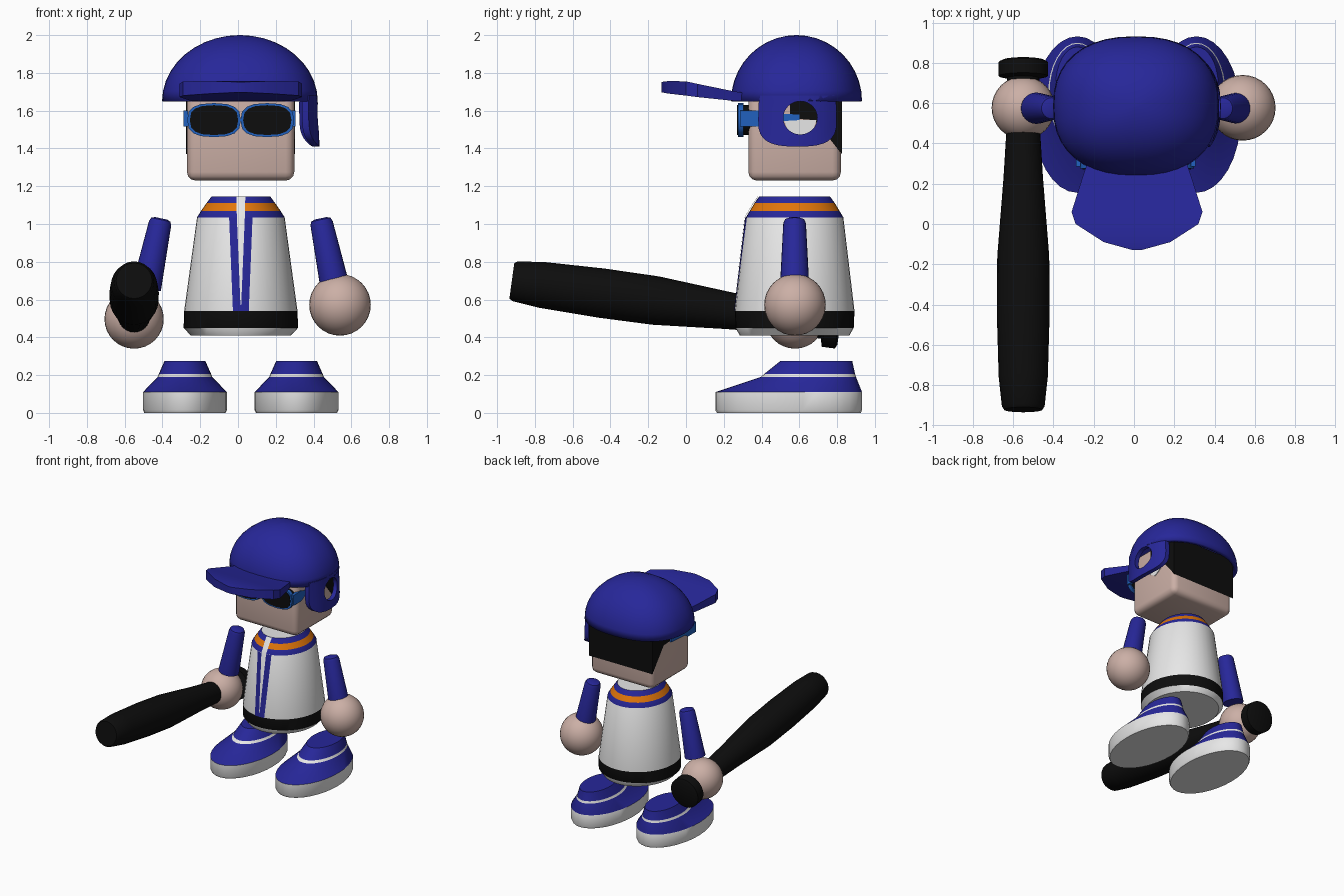
import bpy, bmesh, math
from mathutils import Vector

if "Cube" in bpy.data.objects:
    bpy.data.objects.remove(bpy.data.objects["Cube"])


def material(name, *rgb):
    m = bpy.data.materials.new(name)
    m.diffuse_color = (*rgb, 1)
    m.use_nodes = True
    m.node_tree.nodes["Principled BSDF"].inputs["Base Color"].default_value = m.diffuse_color
    return m


BLUE = material("royal_blue", 0.02, 0.02, 0.32)
WHITE = material("white", 0.8, 0.8, 0.8)
BLACK = material("black", 0.004, 0.004, 0.004)
SKIN = material("skin", 0.6, 0.43, 0.38)
ORANGE = material("orange", 0.75, 0.18, 0.003)
SKY = material("goggle_blue", 0.015, 0.12, 0.52)
CX, CY = 0.015, 0.58


def finish(ob, angle=35):
    bpy.ops.object.select_all(action='DESELECT')
    ob.select_set(True)
    bpy.context.view_layer.objects.active = ob
    bpy.ops.object.shade_smooth_by_angle(angle=math.radians(angle))
    return ob


def add_object(name, bm, mats, angle=35):
    bmesh.ops.recalc_face_normals(bm, faces=bm.faces)
    me = bpy.data.meshes.new(name)
    bm.to_mesh(me)
    bm.free()
    for m in mats:
        me.materials.append(m)
    ob = bpy.data.objects.new(name, me)
    bpy.context.collection.objects.link(ob)
    return finish(ob, angle)


def loft(name, rings, mats, bands=None, caps=(True, True), angle=35, cap_mats=(0, 0)):
    """Skin closed rings in order; bands gives the material of each step."""
    bm = bmesh.new()
    rows = [[bm.verts.new(p) for p in r] for r in rings]
    for k, (a, b) in enumerate(zip(rows, rows[1:])):
        for i in range(len(a)):
            j = (i + 1) % len(a)
            bm.faces.new((a[i], a[j], b[j], b[i])).material_index = bands[k] if bands else 0
    for row, use, mi in zip((rows[0], rows[-1]), caps, cap_mats):
        if use:
            bm.faces.new(row).material_index = mi
    return add_object(name, bm, mats, angle)


def spow(v, e):
    return math.copysign(abs(v) ** e, v)


def oval(cx, cy, rx, ry, n=32, power=2.0):
    e = 2 / power
    return [(cx + rx * spow(math.cos(t), e), cy + ry * spow(math.sin(t), e))
            for t in (2 * math.pi * i / n for i in range(n))]


def flat_ring(z, cx, cy, rx, ry, n=32, power=2.0):
    return [(x, y, z) for x, y in oval(cx, cy, rx, ry, n, power)]


def tube(name, stations, mat, n=24):
    """Round tube through (centre, radius) stations along a straight axis."""
    axis = Vector(stations[-1][0]) - Vector(stations[0][0])
    q = axis.to_track_quat('Z', 'Y')
    rings = [[Vector(c) + q @ Vector((x, y, 0)) for x, y in oval(0, 0, r, r, n)]
             for c, r in stations]
    return loft(name, rings, [mat])


def box(name, x, y, z, mat, bevel=0):
    bm = bmesh.new()
    bmesh.ops.create_cube(bm, size=1)
    for v in bm.verts:
        v.co = [lo + (hi - lo) * (c + 0.5) for c, (lo, hi) in zip(v.co, (x, y, z))]
    if bevel:
        bmesh.ops.bevel(bm, geom=bm.edges[:], offset=bevel, segments=3, profile=0.5,
                        affect='EDGES')
    return add_object(name, bm, [mat], 40)


def side_prism(name, x0, x1, outline, mat):
    return loft(name, [[(x, y, z) for y, z in outline] for x in (x0, x1)], [mat])


# Torso: height, x radius, y radius
TORSO = [(0.41, 0.265, 0.29), (0.45, 0.303, 0.313), (0.54, 0.30, 0.317),
         (1.035, 0.232, 0.258), (1.07, 0.21, 0.237), (1.11, 0.182, 0.213),
         (1.145, 0.156, 0.188)]
loft("jersey", [flat_ring(z, CX, CY - 0.005, rx, ry, 40) for z, rx, ry in TORSO],
     [WHITE, BLACK, BLUE, ORANGE], [0, 1, 0, 2, 3, 2])


def front_strip(name, levels, lift, mat):
    """Thin plate lying on the jersey front; levels are (height, half width)."""
    bm = bmesh.new()
    rows = []
    for z, w in levels:
        a, b = next((a, b) for a, b in zip(TORSO, TORSO[1:]) if a[0] <= z <= b[0])
        t = (z - a[0]) / (b[0] - a[0])
        rx, ry = (a[i] + (b[i] - a[i]) * t for i in (1, 2))
        rows.append([bm.verts.new((CX + w * u / 2,
                                   CY - 0.005 - lift - ry * math.sqrt(1 - (w * u / 2 / rx) ** 2), z))
                     for u in range(-2, 3)])
    for a, b in zip(rows, rows[1:]):
        for i in range(4):
            bm.faces.new((a[i], a[i + 1], b[i + 1], b[i]))
    return add_object(name, bm, [mat])


front_strip("placket_trim", [(0.54, 0.042), (1.035, 0.062)], 0.004, BLUE)
front_strip("placket_gap", [(0.57, 0.002), (1.035, 0.021), (1.07, 0.022),
                            (1.11, 0.023), (1.145, 0.024)], 0.007, WHITE)

# Shoes: height, x radius, toe y, heel y
SHOE = [(0, 0.215, 0.165, 0.925), (0.015, 0.222, 0.155, 0.932), (0.11, 0.222, 0.155, 0.932),
        (0.19, 0.145, 0.395, 0.90), (0.207, 0.138, 0.415, 0.895), (0.275, 0.108, 0.50, 0.88)]
for side, sx in (("left", 0.31), ("right", -0.281)):
    loft(side + "_shoe", [flat_ring(z, sx, (a + b) / 2, rx, (b - a) / 2, 32)
                          for z, rx, a, b in SHOE],
         [WHITE, BLUE], [0, 0, 1, 0, 1], cap_mats=(0, 1))

# Arms and ball hands
for side, s, hx, hz, r in (("left", 1, 0.54, 0.572, 0.163), ("right", -1, -0.55, 0.497, 0.157)):
    top, low = Vector((CX + s * 0.422, 0.575, 1.03)), Vector((CX + s * 0.50, 0.575, 0.66))
    tube(side + "_arm", [(low, 0.078), (low.lerp(top, 0.93), 0.06),
                         (low.lerp(top, 0.98), 0.052), (top, 0.032)], BLUE)
    bpy.ops.mesh.primitive_uv_sphere_add(segments=32, ring_count=16, radius=r,
                                         location=(hx, 0.577, hz))
    hand = bpy.context.object
    hand.name = side + "_hand"
    hand.data.materials.append(SKIN)
    finish(hand)

# Bat: station along y, radius
BAT = [(0.815, 0.10), (0.805, 0.122), (0.735, 0.122), (0.725, 0.08), (0.46, 0.084),
       (0.23, 0.098), (-0.16, 0.129), (-0.45, 0.131), (-0.76, 0.122), (-0.905, 0.106),
       (-0.922, 0.095)]
tube("bat", [((-0.55, y, 0.465 + (0.78 - y) * 0.1378), r) for y, r in BAT], BLACK)

# Head and hair
box("head", (-0.27, 0.298), (0.33, 0.82), (1.23, 1.72), SKIN, 0.045)
side_prism("hair", -0.274, 0.302,
           [(0.55, 1.70), (0.55, 1.56), (0.68, 1.55), (0.826, 1.37), (0.826, 1.70)], BLACK)
side_prism("ear_patch", 0.297, 0.303,
           [(0.52, 1.55), (0.54, 1.49), (0.605, 1.45), (0.67, 1.49), (0.69, 1.55)], WHITE)

# Goggles
for side, gx, arm_x in (("left", 0.155, 0.293), ("right", -0.127, -0.277)):
    for part, rx, rz, y0, y1, mat in (("_frame", 0.142, 0.09, 0.275, 0.305, SKY),
                                      ("_lens", 0.128, 0.079, 0.271, 0.278, BLACK),
                                      ("_pad", 0.132, 0.08, 0.30, 0.34, BLACK)):
        loft("goggle" + part + "_" + side,
             [[(x, y, z) for x, z in oval(gx, 1.55, rx, rz, 16, 2.7)] for y in (y0, y1)], [mat])
    side_prism("goggle_arm_" + side, arm_x - 0.012, arm_x + 0.012,
               [(0.285, 1.60), (0.285, 1.515), (0.385, 1.515), (0.43, 1.54),
                (0.60, 1.55), (0.60, 1.58), (0.43, 1.585), (0.385, 1.60)], SKY)

# Helmet dome, a thin open shell
HX, HY, POWER = 0.412, 0.347, 2.35
dome = loft("helmet_dome",
            [flat_ring(1.65 + 0.35 * math.sin(t), CX - 0.005, CY + 0.005, HX * math.cos(t),
                       HY * math.cos(t), 40, POWER)
             for t in (math.radians(min(a, 89)) for a in range(0, 91, 9))],
            [BLUE], caps=(False, True))
shell = dome.modifiers.new("shell", 'SOLIDIFY')
shell.thickness, shell.offset = 0.03, -1

# Helmet brim: y, half width, underside, topside
BRIM = [(0.34, 0.235, 1.65, 1.69), (0.25, 0.265, 1.652, 1.703), (0.06, 0.325, 1.672, 1.742),
        (0.0, 0.305, 1.68, 1.755), (-0.09, 0.165, 1.69, 1.757), (-0.13, 0.02, 1.697, 1.752)]
loft("helmet_brim", [[(CX - w, y, a), (CX + w, y, a), (CX + w, y, b), (CX - w, y, b)]
                     for y, w, a, b in BRIM], [BLUE], angle=30)

# Ear flap with a round hole, bent to the plan of the dome, on one side only
def flap_x(y, z):
    u = min(abs(y - CY) / HY, 0.95)
    return CX - 0.005 + (HX + 0.04 * (1.65 - z)) * (1 - u ** POWER) ** (1 / POWER)


inner, outer = oval(0.605, 1.562, 0.09, 0.088, 32), []
for y, z in oval(0.59, 1.55, 0.208, 0.14, 32, 2.9):
    outer.append((y, min(1.68, 1.55 + (z - 1.55) * 2) if z > 1.55 else z))
rings = []
for f in (0, 0.33, 0.67, 1):
    pts = [(a[0] + (b[0] - a[0]) * f, a[1] + (b[1] - a[1]) * f) for a, b in zip(inner, outer)]
    rings.append([(flap_x(y, z), y, z) for y, z in pts])
rim = [[(x - 0.035, y, z) for x, y, z in r] for r in reversed(rings)]
loft("helmet_ear_flap", rings + rim + rings[:1], [BLUE], caps=(False, False))
